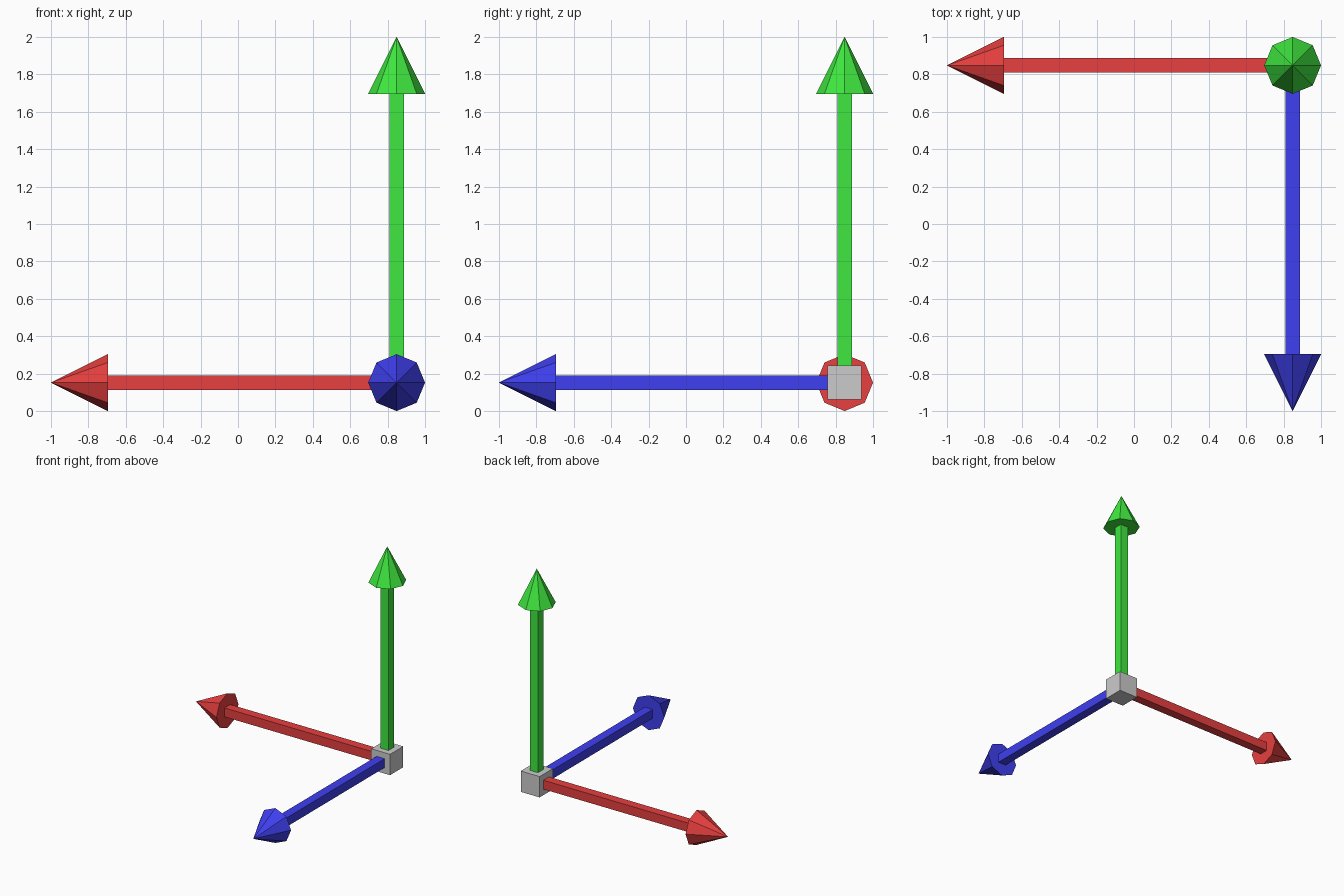
import bpy
from mathutils import Vector

if "Cube" in bpy.data.objects:
    bpy.data.objects.remove(bpy.data.objects["Cube"])

HUB = Vector((0.848, 0.848, 0.152))   # common origin of the three arrows
REACH = 1.848                         # hub centre to arrow tip
HEAD_R, HEAD_H = 0.152, 0.304
SHAFT_W, HUB_W = 0.078, 0.182


def material(name, rgb):
    mat = bpy.data.materials.new(name)
    mat.diffuse_color = (*rgb, 1)
    mat.use_nodes = True
    mat.node_tree.nodes["Principled BSDF"].inputs["Base Color"].default_value = mat.diffuse_color
    return mat


def box(name, centre, size):
    bpy.ops.mesh.primitive_cube_add(size=1, location=centre)
    obj = bpy.context.object
    obj.name = name
    obj.scale = size
    bpy.ops.object.transform_apply(location=False, rotation=False, scale=True)
    return obj


def arrow(name, direction, rgb):
    d = Vector(direction)
    mat = material(name, rgb)
    # square shaft from the hub face to the base of the head
    start, end = HUB_W / 2, REACH - HEAD_H
    size = [SHAFT_W + abs(c) * (end - start - SHAFT_W) for c in d]
    shaft = box(name + "_shaft", HUB + d * (start + end) / 2, size)
    # eight-sided pointed head
    bpy.ops.mesh.primitive_cone_add(
        vertices=8, radius1=HEAD_R, radius2=0, depth=HEAD_H,
        location=HUB + d * (REACH - HEAD_H / 2),
        rotation=Vector((0, 0, 1)).rotation_difference(d).to_euler())
    head = bpy.context.object
    head.name = name + "_head"
    for obj in (shaft, head):
        obj.data.materials.append(mat)


# grey cube where the arrows meet
box("hub_cube", HUB, (HUB_W,) * 3)

# three coloured arrows
arrow("red_arrow", (-1, 0, 0), (0.8, 0.05, 0.05))
arrow("green_arrow", (0, 0, 1), (0.05, 0.8, 0.05))
arrow("blue_arrow", (0, -1, 0), (0.05, 0.05, 0.88))
